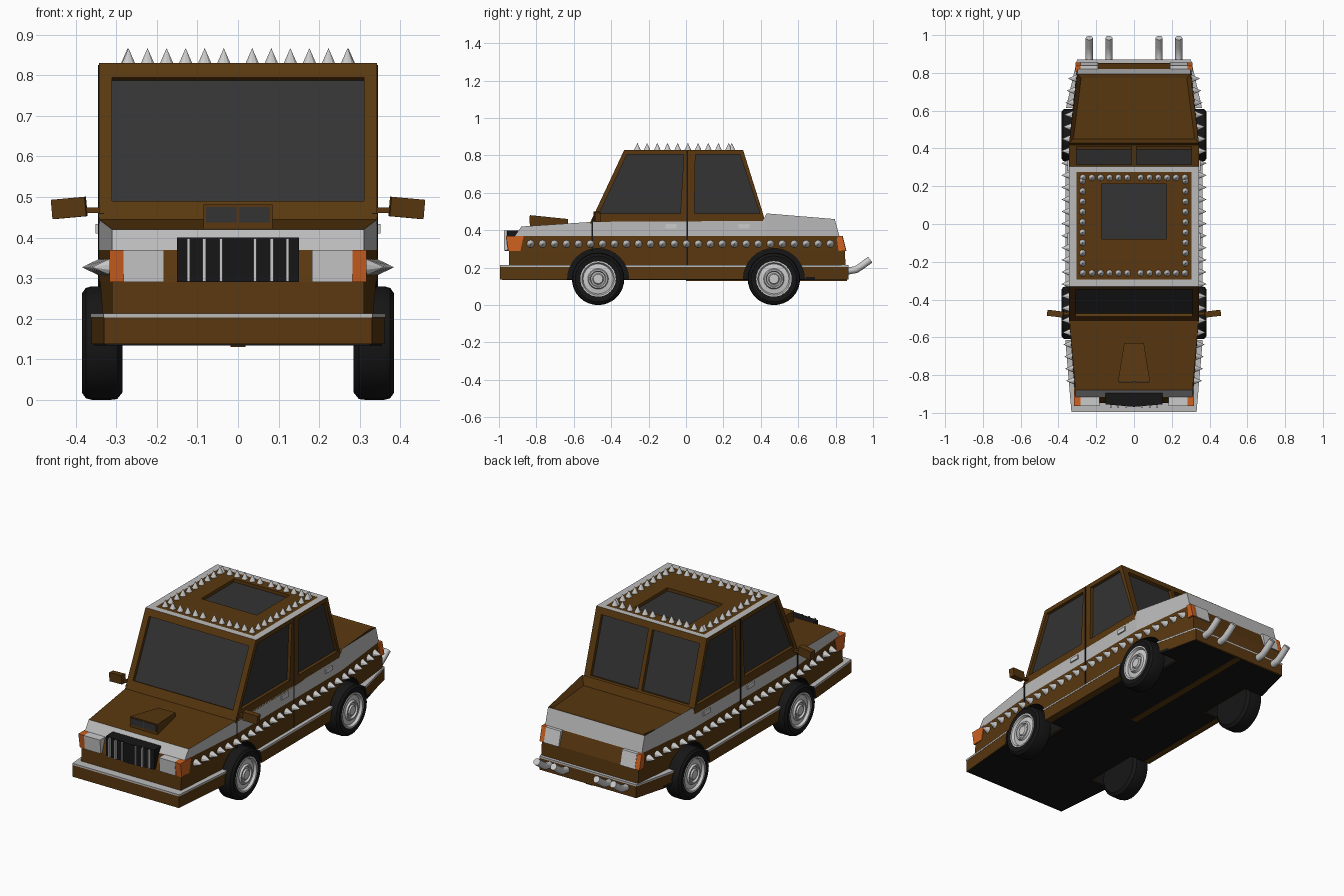
import bpy, bmesh, math
from mathutils import Vector, Matrix

if "Cube" in bpy.data.objects:
    bpy.data.objects.remove(bpy.data.objects["Cube"])


def mat(name, r, g, b):
    m = bpy.data.materials.new(name)
    m.diffuse_color = (r, g, b, 1)
    m.use_nodes = True
    m.node_tree.nodes["Principled BSDF"].inputs["Base Color"].default_value = m.diffuse_color
    return m


BROWN = mat("brown_paint", 0.10, 0.039, 0.005)
SILVER = mat("silver_trim", 0.5, 0.5, 0.5)
BLACK = mat("black_rubber", 0.008, 0.008, 0.008)
GLASS = mat("dark_glass", 0.033, 0.033, 0.033)
ORANGE = mat("orange_lamp", 0.62, 0.12, 0.014)


def finish(name, bm, *mats):
    me = bpy.data.meshes.new(name)
    bm.to_mesh(me)
    bm.free()
    ob = bpy.data.objects.new(name, me)
    for m in mats:
        if m:
            me.materials.append(m)
    bpy.context.collection.objects.link(ob)
    return ob


def hull(name, pts, m=None):
    bm = bmesh.new()
    for p in pts:
        bm.verts.new(p)
    bmesh.ops.convex_hull(bm, input=bm.verts)
    bmesh.ops.dissolve_limit(bm, angle_limit=0.01, verts=bm.verts, edges=bm.edges)
    bmesh.ops.recalc_face_normals(bm, faces=bm.faces)
    return finish(name, bm, m)


def box(name, x, y, z, m=None):
    return hull(name, [(a, b, c) for a in x for b in y for c in z], m)


def prism_x(name, x, yz, m=None):
    return hull(name, [(a, b, c) for a in x for b, c in yz], m)


def lathe(name, profile, y, z, side, m=None, n=32):
    # revolve (x, radius) points about an axle along x
    bm = bmesh.new()
    vs = [bm.verts.new((side * x, y, z + r)) for x, r in profile]
    es = [bm.edges.new(p) for p in zip(vs, vs[1:])]
    bmesh.ops.spin(bm, geom=vs + es, cent=(0, y, z), axis=(1, 0, 0), angle=2 * math.pi, steps=n)
    bmesh.ops.remove_doubles(bm, verts=bm.verts, dist=1e-4)
    bmesh.ops.recalc_face_normals(bm, faces=bm.faces)
    ob = finish(name, bm, m)
    bpy.context.view_layer.objects.active = ob
    ob.select_set(True)
    bpy.ops.object.shade_smooth_by_angle(angle=0.5)
    ob.select_set(False)
    return ob


def spikes(name, places, radius, length):
    # places: (base centre, direction)
    bm = bmesh.new()
    for p, d in places:
        d = Vector(d)
        q = d.to_track_quat('Z', 'Y').to_matrix().to_4x4()
        bmesh.ops.create_cone(bm, cap_ends=True, segments=10, radius1=radius, radius2=0, depth=length,
                              matrix=Matrix.Translation(Vector(p) + d * length / 2) @ q)
    return finish(name, bm)


# lower body: rings of half width, level heights and level y positions
stations = [(0.31, 0.42, [-0.95, -0.945, -0.915, -0.88]), (0.343, 0.445, [-0.5] * 4),
            (0.343, 0.45, [0.41] * 4), (0.343, 0.49, [0.43] * 4),
            (0.30, 0.46, [0.855, 0.85, 0.82, 0.795])]
bm = bmesh.new()
rings = []
for w, top, ys in stations:
    zs = [0.14, 0.29, 0.37, top]
    rings.append([bm.verts.new((w, y, z)) for y, z in zip(ys, zs)] +
                 [bm.verts.new((-w, y, z)) for y, z in list(zip(ys, zs))[::-1]])
ring_mats = [0, 0, 1, 0, 1, 0, 0, 2]
for a, b in zip(rings, rings[1:]):
    for i in range(8):
        j = (i + 1) % 8
        f = bm.faces.new((a[i], b[i], b[j], a[j]))
        f.material_index = ring_mats[i]
        if i == 3:
            deck = f
for r in (rings[0], rings[-1]):
    for i in range(3):
        f = bm.faces.new((r[i], r[i + 1], r[6 - i], r[7 - i]))
        f.material_index = int(i == 2)
bmesh.ops.recalc_face_normals(bm, faces=bm.faces)
bmesh.ops.inset_region(bm, faces=[deck], thickness=0.03)
for v in deck.verts:
    v.co.z -= 0.045 if v.co.y < 0.6 else 0.006
body = finish("lower_body", bm, BROWN, SILVER, BLACK)

# skirt with wrap-around bumpers and its bright strip
plan = [(0.33, -0.995), (0.362, -0.62), (0.362, 0.6), (0.30, 0.87)]
outline = plan + [(-x, y) for x, y in plan]
skirt = hull("bumper_skirt", [(x, y, z) for x, y in outline for z in (0.138, 0.203)], BROWN)
strip = hull("skirt_strip", [(x * 1.004, y, z) for x, y in outline for z in (0.203, 0.213)], SILVER)
box("floor_plate", (-0.32, 0.32), (-0.3, 0.3), (0.134, 0.15), BLACK)
for y0, y1, w0, w1 in ((-0.985, -0.64, 0.325, 0.355), (0.64, 0.86, 0.355, 0.295)):
    hull("floor_end", [(s * w, y, z) for s in (-1, 1) for y, w in ((y0, w0), (y1, w1)) for z in (0.134, 0.15)], BLACK)
box("floor_centre_rear", (-0.23, 0.23), (0.3, 0.64), (0.134, 0.15), BLACK)
box("floor_centre_front", (-0.23, 0.23), (-0.64, -0.3), (0.134, 0.15), BLACK)
box("underside_rail", (-0.018, 0.018), (0, 0.86), (0.13, 0.15), BROWN)

# wheel arches cut from body and skirt
for s in (-1, 1):
    for y in (-0.47, 0.47):
        cut = lathe("arch_cutter", [(0.24, 0), (0.24, 0.163), (0.5, 0.163), (0.5, 0)], y, 0.14, s, BLACK)
        cut.hide_render = True
        for ob in (body, skirt, strip):
            md = ob.modifiers.new("arch", 'BOOLEAN')
            md.operation, md.object, md.solver = 'DIFFERENCE', cut, 'EXACT'
            md.material_mode = 'TRANSFER'
            bpy.context.view_layer.objects.active = ob
            bpy.ops.object.modifier_apply(modifier=md.name)
        bpy.data.objects.remove(cut)
        # wheel
        lathe("tyre", [(0.285, 0), (0.285, 0.122), (0.298, 0.138), (0.315, 0.14), (0.36, 0.14),
                       (0.375, 0.136), (0.385, 0.122), (0.38, 0.094), (0.36, 0.09)], y, 0.14, s, BLACK)
        lathe("wheel_rim", [(0.36, 0.097), (0.384, 0.095), (0.384, 0.087), (0.37, 0.08), (0.374, 0.055),
                            (0.384, 0.05), (0.384, 0.043), (0.374, 0.038), (0.376, 0.03),
                            (0.384, 0.025), (0.384, 0)], y, 0.14, s)

# cabin: framed panels with sunken glass
cab = bmesh.new()


def frame(outer, inner, depth=0.018, ring=0, floor=1):
    o, i = [Vector(p) for p in outer], [Vector(p) for p in inner]
    n = (o[1] - o[0]).cross(o[2] - o[0]).normalized()
    if n.dot(sum(o, Vector()) / 4 - Vector((0, 0, 0.6))) < 0:
        n = -n
    d = [p - n * depth for p in i]
    faces = []
    for k in range(4):
        l = (k + 1) % 4
        faces.append(([o[k], o[l], i[l], i[k]], ring))
        if floor:
            faces.append(([i[k], i[l], d[l], d[k]], ring))
    if floor:
        faces.append((d, floor))
    for pts, m in faces:
        cab.faces.new([cab.verts.new(p) for p in pts]).material_index = m


def quad(w, p, q):
    return [(-w, *p), (w, *p), (w, *q), (-w, *q)]


W = 0.343
A, B, C, D = (-0.515, 0.435), (-0.33, 0.83), (0.305, 0.83), (0.425, 0.445)
frame(quad(W, A, B), quad(0.31, (-0.489, 0.49), (-0.346, 0.795)))
frame(quad(W, D, C), quad(0.305, (0.411, 0.49), (0.316, 0.795)))
panel = quad(0.305, (-0.295, 0.83), (0.275, 0.83))
frame(quad(W, B, C), panel, ring=2, floor=0)
frame(panel, quad(0.172, (-0.08, 0.83), (0.212, 0.83)))
for s in (-1, 1):
    def side(*yz):
        return [(s * W, y, z) for y, z in yz]
    frame(side(A, B, (0, 0.83), (0, 0.44)), side((-0.464, 0.49), (-0.315, 0.805), (-0.012, 0.805), (-0.03, 0.49)))
    frame(side((0, 0.44), (0, 0.83), C, D), side((0.045, 0.49), (0.05, 0.805), (0.288, 0.805), (0.395, 0.49)))
bmesh.ops.remove_doubles(cab, verts=cab.verts, dist=1e-4)
bmesh.ops.recalc_face_normals(cab, faces=cab.faces)
finish("cabin", cab, BROWN, GLASS, SILVER)
prism_x("rear_window_bar", (-0.012, 0.012), [(0.413, 0.485), (0.314, 0.80), (0.38, 0.485), (0.285, 0.80)], BROWN)

# bonnet scoop
hull("bonnet_scoop", [(s * w, y, z) for s in (-1, 1) for w, y, t in ((0.085, -0.835, 0.481), (0.052, -0.63, 0.46))
                      for z in (0.415, t)], BROWN)

# grille
hull("grille", [(x, y, z) for x, y in ((-0.15, -0.955), (0.15, -0.955), (0, -0.968), (0.15, -0.88), (-0.15, -0.88))
                for z in (0.29, 0.40)], BLACK)
for s in (-1, 1):
    for x in (0.042, 0.083, 0.122):
        box("grille_bar", (s * x - 0.004, s * x + 0.004), (-0.973, -0.94), (0.292, 0.398))
    box("scoop_opening", (s * 0.004, s * 0.079), (-0.838, -0.82), (0.437, 0.475), GLASS)
    # lamps
    prism_x("headlamp", (s * 0.183, s * 0.282), [(-0.963, 0.37), (-0.955, 0.29), (-0.9, 0.29), (-0.9, 0.37)])
    prism_x("front_indicator", (s * 0.28, s * 0.317), [(-0.963, 0.37), (-0.95, 0.29), (-0.885, 0.29), (-0.868, 0.37)], ORANGE)
    prism_x("reversing_lamp", (s * 0.19, s * 0.282), [(0.8, 0.29), (0.858, 0.29), (0.838, 0.37), (0.8, 0.37)])
    prism_x("tail_lamp", (s * 0.28, s * 0.31), [(0.815, 0.29), (0.856, 0.29), (0.836, 0.37), (0.805, 0.37)], ORANGE)
    # mirror
    mirror = box("door_mirror", (-0.042, 0.042), (-0.016, 0.016), (-0.024, 0.024), BROWN)
    mirror.location = (s * 0.416, -0.475, 0.473)
    mirror.rotation_euler = (0, s * 0.09, s * 0.12)
    box("mirror_stem", (s * 0.335, s * 0.385), (-0.483, -0.465), (0.46, 0.474), BROWN)
    # door handles and seams
    for y in (-0.08, 0.31):
        box("door_handle", (s * 0.34, s * 0.351), (y - 0.03, y + 0.03), (0.41, 0.433))
    box("door_seam", (s * 0.33, s * 0.3445), (0.002, 0.01), (0.213, 0.825), BLACK)
    box("front_door_seam", (s * 0.33, s * 0.3445), (-0.504, -0.496), (0.29, 0.46), BLACK)
    # exhaust pipes
    for x in (0.133, 0.237):
        cu = bpy.data.curves.new("exhaust_pipe", 'CURVE')
        cu.dimensions, cu.bevel_depth, cu.bevel_resolution, cu.use_fill_caps = '3D', 0.019, 2, True
        sp = cu.splines.new('POLY')
        path = [(0.78, 0.183), (0.87, 0.183), (0.91, 0.19), (0.94, 0.21), (0.985, 0.243)]
        sp.points.add(len(path) - 1)
        for p, (y, z) in zip(sp.points, path):
            p.co = (s * x, y, z, 1)
        bpy.context.collection.objects.link(bpy.data.objects.new("exhaust_pipe", cu))


# rows of spikes along the flanks and around the roof
def half_width(y):
    if y < -0.5:
        return 0.343 + (y + 0.5) * 0.074
    return 0.343 - max(0, y - 0.43) * 0.104


flank = [-0.83 + k * 1.6 / 25 for k in range(26)]
spikes("side_spikes", [((s * (half_width(y) - 0.004), y, 0.327), (s, 0, 0)) for s in (-1, 1) for y in flank], 0.022, 0.046)
roof = [(s * (0.035 + 0.047 * k), y) for s in (-1, 1) for k in range(6) for y in (-0.26, 0.245)]
roof += [(s * 0.272, -0.208 + 0.0545 * k) for s in (-1, 1) for k in range(9)]
spikes("roof_spikes", [((x, y, 0.828), (0, 0, 1)) for x, y in roof], 0.018, 0.039)
